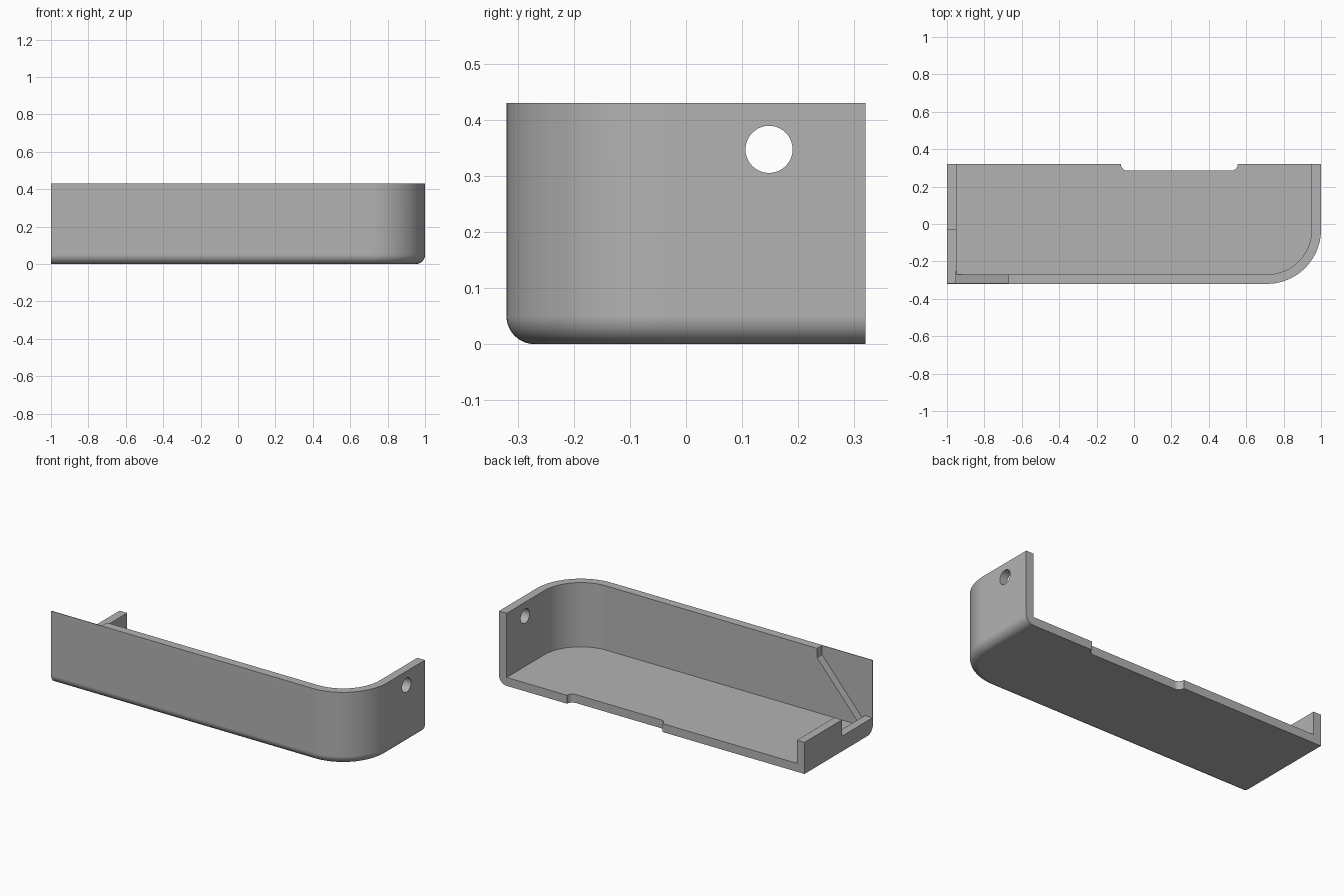
import bpy
import bmesh
from math import sin, cos, pi

cube = bpy.data.objects.get("Cube")
if cube:
    bpy.data.objects.remove(cube)

LEFT, RIGHT, FRONT, BACK = -1.0, 1.0, -0.32, 0.32
HEIGHT, WALL, CORNER, SKIN = 0.43, 0.05, 0.29, 0.004

grey = bpy.data.materials.new("plain grey")
grey.use_nodes = True
grey.diffuse_color = (0.45, 0.45, 0.45, 1)
grey.node_tree.nodes["Principled BSDF"].inputs["Base Color"].default_value = (0.45, 0.45, 0.45, 1)


def loft(name, rings):
    """Closed solid through a stack of matching rings."""
    bm = bmesh.new()
    loops = [[bm.verts.new(p) for p in ring] for ring in rings]
    for low, high in zip(loops, loops[1:]):
        for i in range(len(low)):
            j = (i + 1) % len(low)
            bm.faces.new((low[i], low[j], high[j], high[i]))
    bm.faces.new(loops[0][::-1])
    bm.faces.new(loops[-1])
    bmesh.ops.recalc_face_normals(bm, faces=bm.faces)
    mesh = bpy.data.meshes.new(name)
    bm.to_mesh(mesh)
    bm.free()
    obj = bpy.data.objects.new(name, mesh)
    bpy.context.collection.objects.link(obj)
    mesh.materials.append(grey)
    return obj


def arc(cx, cy, r, start, end, steps):
    angles = [start + (end - start) * i / steps for i in range(steps + 1)]
    return [(cx + r * cos(a), cy + r * sin(a)) for a in angles]


def plan(inset, left, back):
    """Tray outline with one rounded corner, inset at the front and right."""
    curve = arc(RIGHT - CORNER, FRONT + CORNER, CORNER - inset, -pi / 2, 0, 32)
    return [(left, FRONT + inset)] + curve + [(RIGHT - inset, back), (left, back)]


def at_z(points, z):
    return [(x, y, z) for x, y in points]


def box(name, x0, x1, y0, y1, z0, z1):
    rect = [(x0, y0), (x1, y0), (x1, y1), (x0, y1)]
    return loft(name, [at_z(rect, z0), at_z(rect, z1)])


# Outer body with a rounded lower edge along the front and right
rings = []
for step in range(11):
    a = pi / 2 * step / 10
    rings.append(at_z(plan(WALL * (1 - sin(a)), LEFT, BACK), WALL * (1 - cos(a))))
rings.append(at_z(plan(0, LEFT, BACK), HEIGHT))
tray = loft("corner_tray", rings)

# Hollow interior, open at the back
inside = plan(WALL, LEFT + WALL, 0.5)
cutters = [loft("interior_cutter", [at_z(inside, WALL), at_z(inside, 0.6)])]

# Low stepped wall on the short open end
thin = FRONT + SKIN
cutters.append(box("end_wall_cutter", -1.1, LEFT + WALL, thin, 0.5, 0.187, 0.6))
cutters.append(box("end_step_cutter", -1.1, LEFT + WALL, thin, -0.03, 0.09, 0.6))

# Sloping recess behind the front face, leaving a thin skin
slope = [(LEFT + WALL - 0.001, WALL), (-0.67, 0.375), (-0.67, 0.6), (LEFT + WALL - 0.001, 0.6)]
cutters.append(loft("slope_cutter", [[(x, y, z) for x, z in slope] for y in (thin, -0.25)]))

# Shallow notch with rounded corners in the back edge of the floor
notch = [(-0.07, 0.4)] + arc(-0.035, BACK, 0.035, pi, 1.5 * pi, 8)
notch += arc(0.52, BACK, 0.035, 1.5 * pi, 2 * pi, 8) + [(0.555, 0.4)]
cutters.append(loft("notch_cutter", [at_z(notch, -0.1), at_z(notch, 0.2)]))

# Round hole through the tall end wall
circle = arc(0.148, 0.347, 0.042, 0, 2 * pi, 40)[:-1]
cutters.append(loft("hole_cutter", [[(x, y, z) for y, z in circle] for x in (0.85, 1.1)]))

# Cut the openings and drop the cutters
bpy.ops.object.select_all(action="DESELECT")
tray.select_set(True)
bpy.context.view_layer.objects.active = tray
for cutter in cutters:
    cut = tray.modifiers.new(cutter.name, "BOOLEAN")
    cut.operation, cut.solver, cut.object = "DIFFERENCE", "EXACT", cutter
    bpy.ops.object.modifier_apply(modifier=cut.name)
    bpy.data.objects.remove(cutter)

# Smooth curves with crisp edges
bpy.ops.object.shade_smooth_by_angle(angle=pi / 6)
normals = tray.modifiers.new("even_shading", "WEIGHTED_NORMAL")
normals.keep_sharp = True
